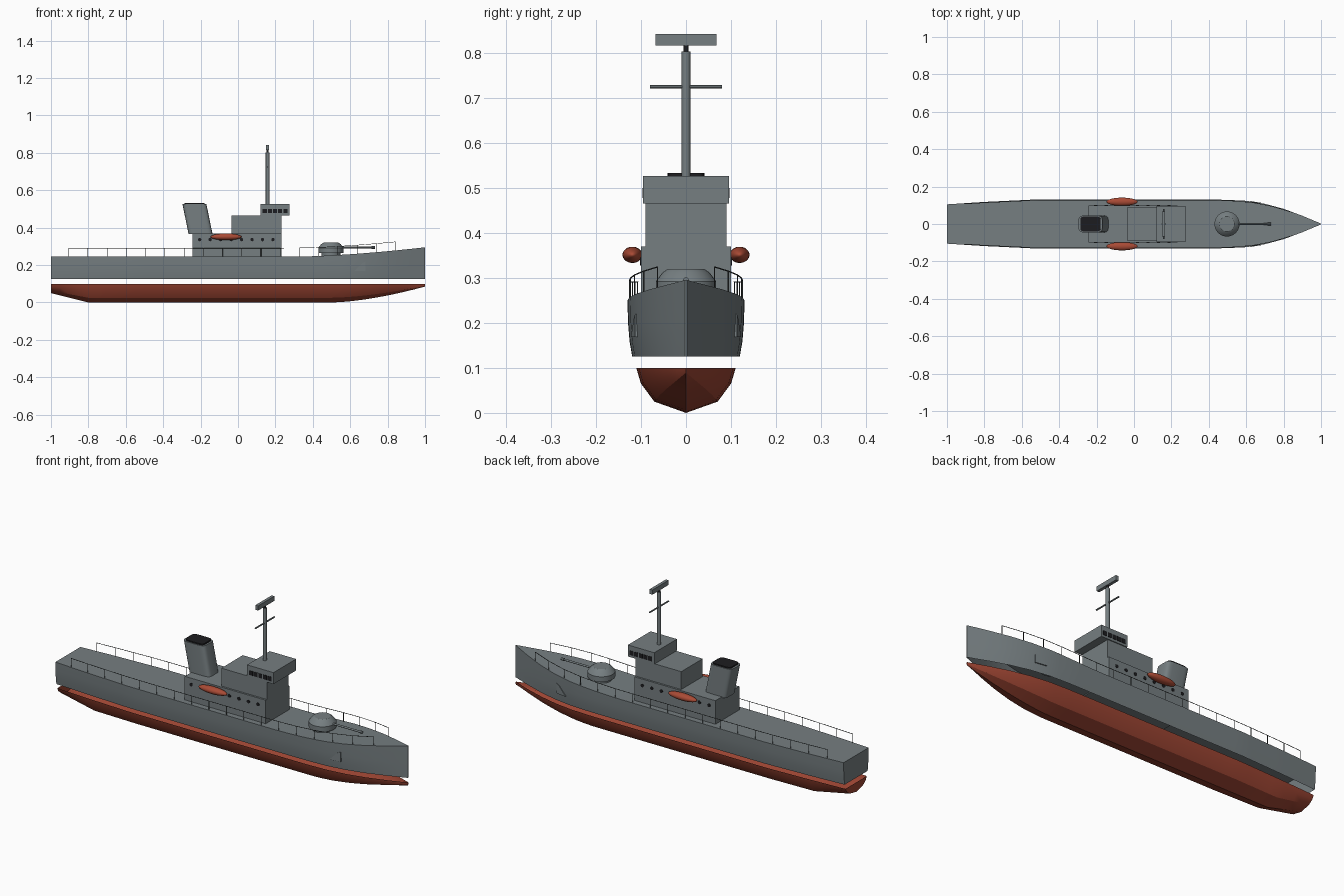
import bpy, math
from mathutils import Vector

cube = bpy.data.objects.get("Cube")
if cube:
    bpy.data.objects.remove(cube, do_unlink=True)


def material(name, r, g, b):
    m = bpy.data.materials.new(name)
    m.use_nodes = True
    m.diffuse_color = (r, g, b, 1)
    bsdf = next(n for n in m.node_tree.nodes if n.type == 'BSDF_PRINCIPLED')
    bsdf.inputs["Base Color"].default_value = (r, g, b, 1)
    bsdf.inputs["Roughness"].default_value = 0.6
    return m


GREY = material("warship grey", .18, .21, .22)
RED = material("antifouling red", .34, .06, .033)
ORANGE = material("raft red", .4, .07, .036)
BLACK = material("soot black", .012, .012, .014)
RAIL = material("rail dark grey", .06, .07, .07)


def smooth(ob, angle=30):
    bpy.ops.object.select_all(action='DESELECT')
    ob.select_set(True)
    bpy.context.view_layer.objects.active = ob
    bpy.ops.object.shade_smooth_by_angle(angle=math.radians(angle))


def mesh_object(name, verts, faces, mat):
    me = bpy.data.meshes.new(name)
    me.from_pydata(verts, [], faces)
    me.materials.append(mat)
    ob = bpy.data.objects.new(name, me)
    bpy.context.scene.collection.objects.link(ob)
    return ob


def loft(name, rings, mat, closed=True, caps=True):
    """Skin a list of equal rings, optionally closing the ends."""
    n = len(rings[0])
    verts = [p for ring in rings for p in ring]
    faces = []
    for i in range(len(rings) - 1):
        for j in range(n if closed else n - 1):
            k = (j + 1) % n
            faces.append((i * n + j, i * n + k, i * n + n + k, i * n + n + j))
    if caps:
        faces.append(tuple(reversed(range(n))))
        faces.append(tuple(range(len(verts) - n, len(verts))))
    ob = mesh_object(name, verts, faces, mat)
    smooth(ob)
    return ob


def oval(cx, z, rx, ry, power=2, n=32):
    """Flat ring: circle for power 2, rounded rectangle for higher powers."""
    pts = []
    for i in range(n):
        a = 2 * math.pi * i / n
        c, s = math.cos(a), math.sin(a)
        pts.append((cx + rx * math.copysign(abs(c) ** (2 / power), c),
                    ry * math.copysign(abs(s) ** (2 / power), s), z))
    return pts


def box(name, x0, x1, y0, y1, z0, z1, mat):
    rings = [[(x0, y0, z), (x1, y0, z), (x1, y1, z), (x0, y1, z)] for z in (z0, z1)]
    return loft(name, rings, mat)


def rod(name, a, b, r, mat, n=16):
    a, b = Vector(a), Vector(b)
    bpy.ops.mesh.primitive_cylinder_add(vertices=n, radius=r, depth=(b - a).length,
                                        location=(a + b) / 2)
    ob = bpy.context.object
    ob.name = name
    ob.rotation_euler = (b - a).to_track_quat('Z', 'Y').to_euler()
    ob.data.materials.append(mat)
    smooth(ob)
    return ob


# Hull lines: half breadth, deck sheer and keel rise along the length
PLAN = [(-1, .105), (-.8, .118), (-.55, .13), (.48, .13), (.6, .124), (.7, .108),
        (.8, .081), (.9, .044), (1, .002)]


def breadth(x):
    for (xa, ya), (xb, yb) in zip(PLAN, PLAN[1:]):
        if x <= xb:
            return ya + (yb - ya) * (x - xa) / (xb - xa)
    return PLAN[-1][1]


def deck(x):
    return .245 + .05 * max(0, (x - .3) / .7) ** 1.6


def keel(x):
    if x < -.8:
        return .05 * (-.8 - x) / .2
    return .085 * max(0, (x - .5) / .5) ** 1.6


STATIONS = [i / 20 for i in range(-20, 21)]
top_rings, low_rings = [], []
for x in STATIONS:
    b, d, k = breadth(x), deck(x), keel(x)
    side = [(.92, .125), (.965, .16), (.99, .2), (1, d)]
    top_rings.append([(x, -b * f, z) for f, z in side] +
                     [(x, b * f, z) for f, z in reversed(side)])
    bilge = [(.85, .1), (.77, .065), (.54, .025)]
    low = [(f, k + z * (1 - k / .1)) for f, z in bilge]
    low_rings.append([(x, -b * f, z) for f, z in low] + [(x, 0, k)] +
                     [(x, b * f, z) for f, z in reversed(low)])
loft("upper_hull", top_rings, GREY, closed=False)
loft("lower_hull", low_rings, RED, closed=False)

# Superstructure blocks
box("deckhouse", -.243, .233, -.1, .1, .24, .37, GREY)
box("upper_deckhouse", -.035, .233, -.09, .09, .37, .465, GREY)
box("bridge", .12, .275, -.095, .095, .465, .526, GREY)

# Raked funnel with a black cap
loft("funnel", [oval(-.2, .365, .064, .046, 5), oval(-.233, .526, .064, .046, 5)], GREY)
loft("funnel_cap", [oval(-.232, .524, .054, .041, 6), oval(-.233, .533, .054, .041, 6)], BLACK)

# Mast, yard and radar bar
MX = .158
rod("mast", (MX, 0, .52), (MX, 0, .803), .01, GREY)
rod("radar_pivot", (MX, 0, .8), (MX, 0, .818), .006, BLACK)
rod("yard", (MX, -.08, .724), (MX, .08, .724), .004, GREY, 8)
box("radar_bar", MX - .008, MX + .008, -.068, .068, .816, .841, GREY)

# Gun on the foredeck
GX = .497
loft("gun_turret", [oval(GX, z, r, r) for z, r in
                    ((.24, .05), (.265, .05), (.265, .067), (.292, .067),
                     (.312, .052), (.32, .04))], GREY)
rod("gun_barrel", (GX, 0, .294), (.73, 0, .294), .005, GREY, 12)
rod("gun_muzzle", (.715, 0, .294), (.732, 0, .294), .007, GREY, 12)

# Fittings repeated on both sides
for s, label in ((-1, "right"), (1, "left")):
    for i in range(8):
        x = -.205 + i * .056
        rod(f"porthole_{label}_{i}", (x, s * .098, .336), (x, s * .102, .336), .009, BLACK)
    for i in range(5):
        x = .143 + i * .0275
        box(f"bridge_window_{label}_{i}", x - .011, x + .011, s * .0955 - .0015,
            s * .0955 + .0015, .477, .5, BLACK)

    # Life raft
    bpy.ops.mesh.primitive_uv_sphere_add(segments=32, ring_count=16, radius=1,
                                         location=(-.064, s * .119, .351))
    raft = bpy.context.object
    raft.name = "life_raft_" + label
    raft.scale = (.083, .022, .018)
    raft.data.materials.append(ORANGE)
    smooth(raft, 60)

    # Triangular anchor plate following the bow side
    outline = [(.622, .168), (.683, .168), (.683, .22), (.665, .212)]
    rings = [[(x, s * (breadth(x) * .975 + t), z) for x, z in outline] for t in (-.004, .005)]
    loft("anchor_" + label, rings, GREY)

    # Guard rail: one wire and its stanchions
    curve = bpy.data.curves.new("guard_rail_" + label, 'CURVE')
    curve.dimensions = '3D'
    curve.bevel_depth = .0014
    curve.bevel_resolution = 1
    curve.use_fill_caps = True
    xs = [-.905 + i * .1028 for i in range(18)]
    feet = [Vector((x, s * breadth(x) * .965, deck(x))) for x in xs]
    lift = Vector((0, 0, .046))
    for path in [[f + lift for f in feet]] + [[f, f + lift] for f in feet]:
        spline = curve.splines.new('POLY')
        spline.points.add(len(path) - 1)
        for point, co in zip(spline.points, path):
            point.co = (*co, 1)
    curve.materials.append(RAIL)
    rail = bpy.data.objects.new("guard_rail_" + label, curve)
    bpy.context.scene.collection.objects.link(rail)
